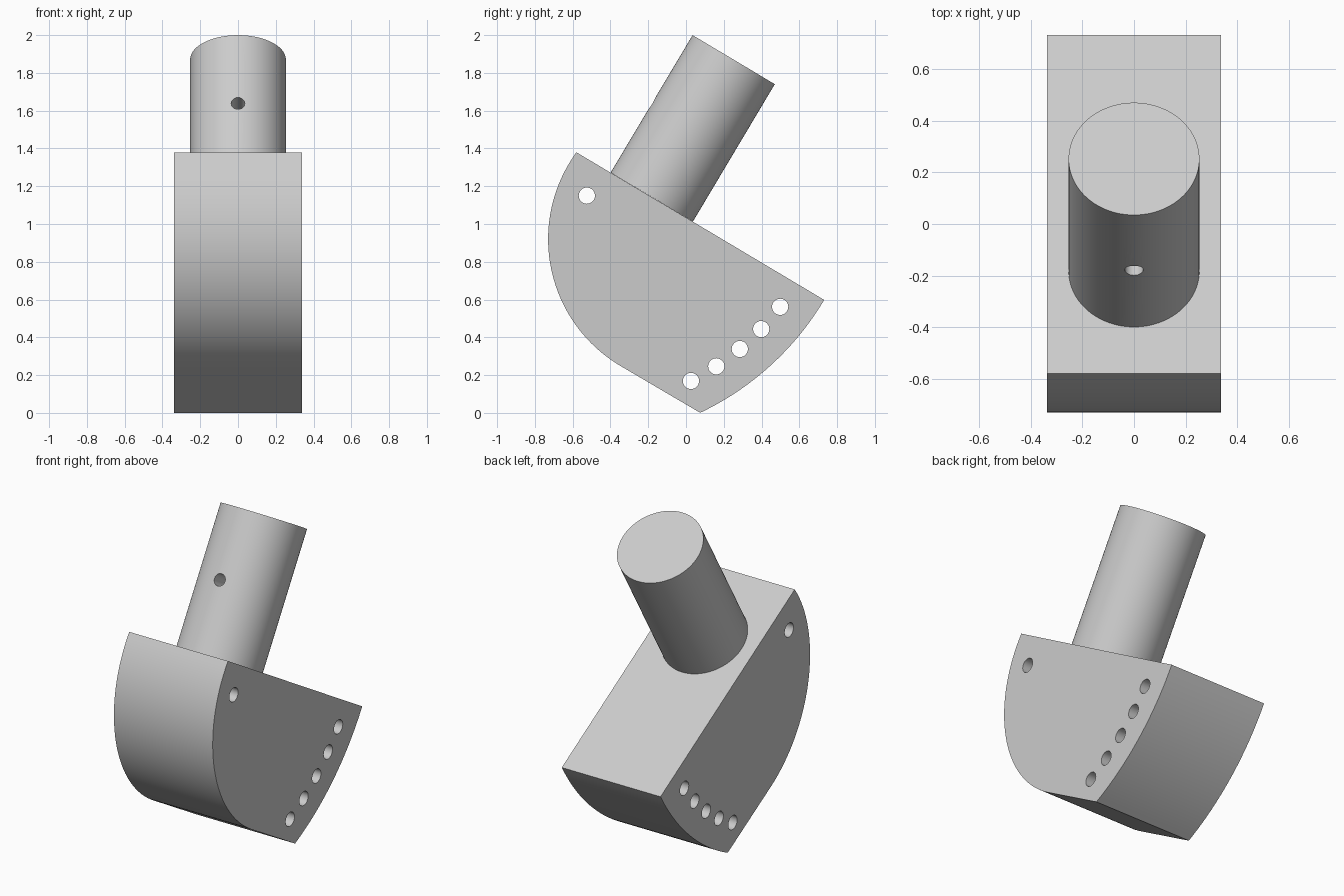
import bpy, bmesh
from math import radians, cos, sin
from mathutils import Vector

cube = bpy.data.objects.get("Cube")
if cube:
    bpy.data.objects.remove(cube, do_unlink=True)

grey = bpy.data.materials.new("light grey")
grey.use_nodes = True
grey.diffuse_color = (0.6, 0.6, 0.6, 1)
grey.node_tree.nodes["Principled BSDF"].inputs["Base Color"].default_value = (0.6, 0.6, 0.6, 1)

HALF_WIDTH = 0.338
CORNER = Vector((-0.58, 1.38))      # pivot of the large arc, as (y, z)
AXIS = Vector((0, 0.512, 0.859)).normalized()
ACROSS = Vector((0, AXIS.z, -AXIS.y))


def arc(centre, radius, start, end, steps):
    angles = [radians(start + (end - start) * i / steps) for i in range(steps + 1)]
    return [Vector((centre[0] + radius * cos(a), centre[1] + radius * sin(a))) for a in angles]


def finish(name, bm):
    bmesh.ops.recalc_face_normals(bm, faces=bm.faces)
    mesh = bpy.data.meshes.new(name)
    bm.to_mesh(mesh)
    bm.free()
    mesh.materials.append(grey)
    obj = bpy.data.objects.new(name, mesh)
    bpy.context.collection.objects.link(obj)
    return obj


def add_cylinder(bm, start, end, radius, sides):
    start, end = Vector(start), Vector(end)
    turn = (end - start).to_track_quat('Z', 'Y').to_matrix().to_4x4()
    turn.translation = (start + end) / 2
    bmesh.ops.create_cone(bm, cap_ends=True, segments=sides, radius1=radius,
                          radius2=radius, depth=(end - start).length, matrix=turn)


def cut(target, cutter):
    cutter.hide_render = True
    bpy.ops.object.select_all(action='DESELECT')
    bpy.context.view_layer.objects.active = target
    target.select_set(True)
    mod = target.modifiers.new("holes", 'BOOLEAN')
    mod.object = cutter
    mod.solver = 'EXACT'
    bpy.ops.object.modifier_apply(modifier=mod.name)
    bpy.data.objects.remove(cutter, do_unlink=True)
    bpy.ops.object.shade_smooth_by_angle(angle=radians(25))


# Body: front arc, straight lower edge, and back arc swung about the top corner
outline = arc((0.05, 0.92), 0.78, 143.9, 239.2, 40) + arc(CORNER, 1.527, -64.6, -30.8, 24)
bm = bmesh.new()
face = bm.faces.new([bm.verts.new((-HALF_WIDTH, p.x, p.y)) for p in outline])
side = bmesh.ops.extrude_face_region(bm, geom=[face])
moved = [v for v in side["geom"] if isinstance(v, bmesh.types.BMVert)]
bmesh.ops.translate(bm, verts=moved, vec=(2 * HALF_WIDTH, 0, 0))
body = finish("body", bm)

# Pivot hole and the row of adjustment holes
bm = bmesh.new()
for p in [Vector((-0.525, 1.15))] + arc(CORNER, 1.354, -63.4, -37.2, 4):
    add_cylinder(bm, (-0.5, p.x, p.y), (0.5, p.x, p.y), 0.043, 32)
cut(body, finish("body_hole_cutter", bm))

# Round post standing square on the sloping top
bm = bmesh.new()
top = Vector((0, 0.2525, 1.87))
add_cylinder(bm, top - AXIS * 0.847, top, 0.2535, 96)
post = finish("post", bm)

# Blind pin hole in the front of the post
bm = bmesh.new()
pin = top - AXIS * 0.42
add_cylinder(bm, pin - ACROSS * 0.35, pin, 0.036, 32)
cut(post, finish("pin_hole_cutter", bm))
